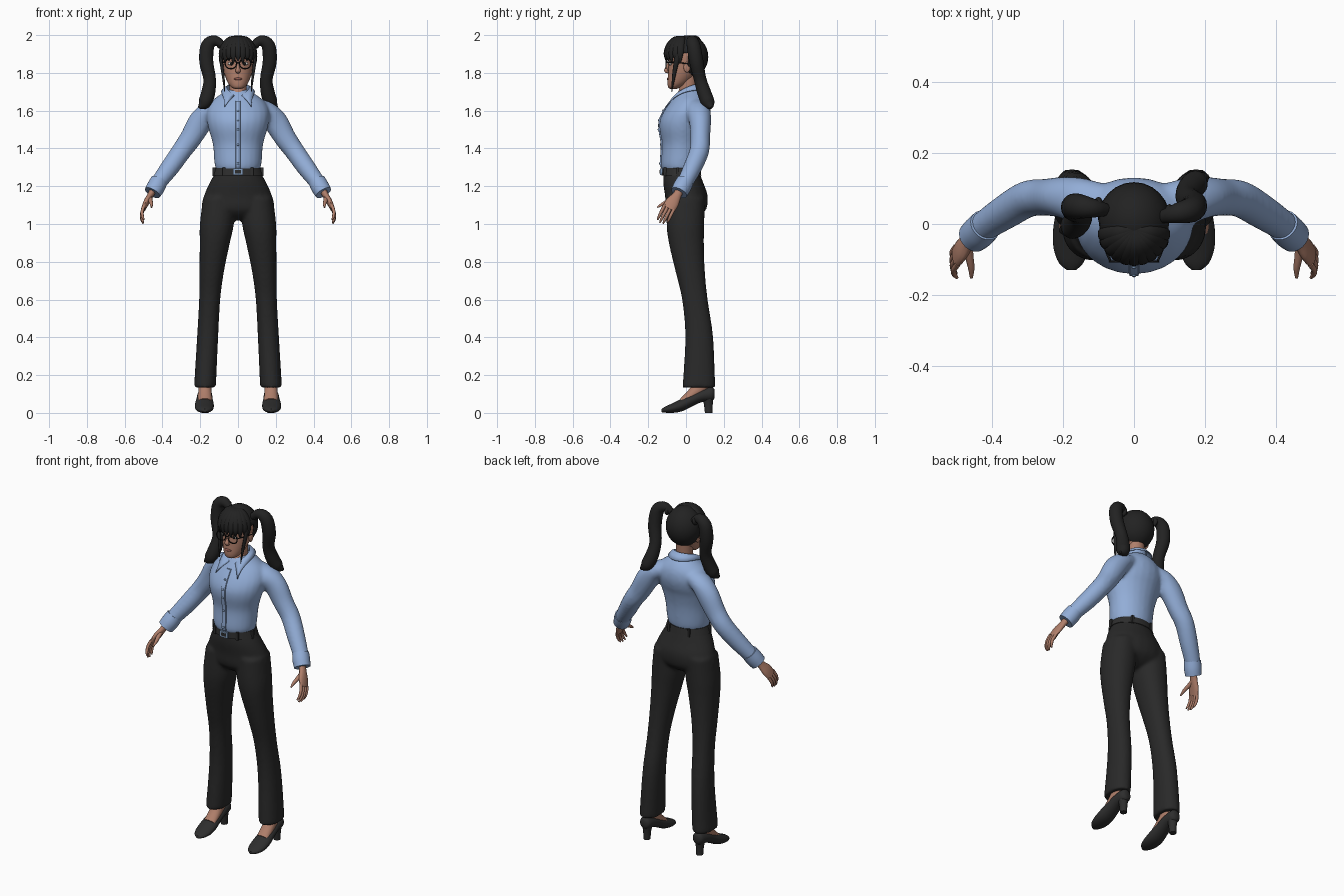
import bpy, bmesh
from math import sin, cos, pi, radians
from mathutils import Vector, Matrix

default_cube = bpy.data.objects.get("Cube")
if default_cube:
    bpy.data.objects.remove(default_cube, do_unlink=True)

X, Y, Z = Vector((1, 0, 0)), Vector((0, 1, 0)), Vector((0, 0, 1))


def material(name, color, rough=0.7):
    mat = bpy.data.materials.new(name)
    mat.use_nodes = True
    mat.diffuse_color = (*color, 1)
    shader = mat.node_tree.nodes["Principled BSDF"]
    shader.inputs["Base Color"].default_value = (*color, 1)
    shader.inputs["Roughness"].default_value = rough
    return mat


shirt_blue = material("shirt_blue", (.29, .42, .68))
trouser_black = material("trouser_black", (.022, .022, .022))
hair_black = material("hair_black", (.016, .016, .016))
shoe_black = material("shoe_black", (.027, .027, .027))
frame_black = material("frame_black", (.008, .008, .008))
skin = material("skin", (.43, .21, .145))
lip_brown = material("lip_brown", (.3, .11, .085))
eye_white = material("eye_white", (.65, .63, .6))
buckle_metal = material("buckle_metal", (.22, .33, .5))


def smooth_path(points, steps):
    """Catmull-Rom interpolation through position-and-radius tuples."""
    ext = [points[0]] + list(points) + [points[-1]]
    out = []
    for i in range(len(points) - 1):
        p, q, r, s = ext[i:i + 4]
        for k in range(steps):
            t = k / steps
            out.append([b + t * ((c - a) / 2 + t * ((a - 2.5 * b + 2 * c - d / 2)
                        + t * (1.5 * (b - c) + (d - a) / 2)))
                        for a, b, c, d in zip(p, q, r, s)])
    return out + [list(points[-1])]


def sweep(bm, points, u=None, v=None, side=Y, flip=1, sides=24, steps=4, power=1):
    """Loft elliptical rings; u and v fix the ring plane, otherwise it follows the path."""
    path = smooth_path(points, steps)
    centres = [Vector(p[:3]) for p in path]
    rings = []
    for i, p in enumerate(path):
        if u is None:
            tangent = centres[min(i + 1, len(path) - 1)] - centres[max(i - 1, 0)]
            across = tangent.cross(side).normalized()
            along = across.cross(tangent).normalized()
        else:
            along, across = u, v
        ring = []
        for k in range(sides):
            c, s = cos(2 * pi * k / sides), sin(2 * pi * k / sides)
            c, s = [abs(w) ** power * (1 if w > 0 else -1) for w in (c, s)]
            co = centres[i] + along * max(p[3], .001) * c + across * max(p[4], .001) * s
            ring.append(bm.verts.new((co.x * flip, co.y, co.z)))
        rings.append(ring)
    for a, b in zip(rings, rings[1:]):
        for k in range(sides):
            n = (k + 1) % sides
            bm.faces.new((a[k], a[n], b[n], b[k]))
    bm.faces.new(rings[0])
    bm.faces.new(rings[-1])


def loft(bm, rings, **options):
    sweep(bm, rings, u=X, v=Y, **options)


def ball(bm, place, size):
    bmesh.ops.create_uvsphere(bm, u_segments=24, v_segments=16, radius=1,
                              matrix=Matrix.Translation(place) @ Matrix.Diagonal((*size, 1)))


def box(bm, place, size):
    bmesh.ops.create_cube(bm, size=1,
                          matrix=Matrix.Translation(place) @ Matrix.Diagonal((*size, 1)))


def finish(name, bm, mat, fuse=0, thickness=0, angle=50):
    bmesh.ops.recalc_face_normals(bm, faces=bm.faces[:])
    mesh = bpy.data.meshes.new(name)
    bm.to_mesh(mesh)
    bm.free()
    obj = bpy.data.objects.new(name, mesh)
    bpy.context.collection.objects.link(obj)
    mesh.materials.append(mat)
    bpy.ops.object.select_all(action='DESELECT')
    obj.select_set(True)
    bpy.context.view_layer.objects.active = obj
    if fuse:
        mesh.shade_smooth()
        remesh = obj.modifiers.new("fuse", 'REMESH')
        remesh.mode, remesh.voxel_size, remesh.use_smooth_shade = 'VOXEL', fuse, True
        relax = obj.modifiers.new("relax", 'SMOOTH')
        relax.factor, relax.iterations = .5, 8
    else:
        bpy.ops.object.shade_smooth_by_angle(angle=radians(angle))
    if thickness:
        obj.modifiers.new("thickness", 'SOLIDIFY').thickness = thickness
    return obj


# Trousers: pelvis and two flared legs fused together
bm = bmesh.new()
loft(bm, [(0, -.025, 1.285, .113, .093), (0, -.015, 1.22, .15, .106), (0, .002, 1.15, .18, .113),
          (0, .002, 1.08, .19, .106), (0, 0, 1.04, .13, .07), (0, 0, 1.02, .03, .03)])
for flip in (1, -1):
    loft(bm, [(.1, 0, 1.14, .085, .1), (.112, -.003, 1, .09, .1), (.123, .002, .9, .08, .093),
              (.139, .022, .75, .065, .078), (.15, .047, .6, .056, .068),
              (.161, .07, .4, .056, .074), (.175, .068, .135, .058, .087)], flip=flip, power=.93)
finish("trousers", bm, trouser_black, fuse=.009)

# Blouse: torso and sleeves fused together
bm = bmesh.new()
loft(bm, [(0, -.028, 1.28, .112, .094), (0, -.028, 1.315, .124, .105), (0, -.02, 1.42, .133, .107),
          (0, -.018, 1.5, .155, .122), (0, -.008, 1.55, .165, .13), (0, .008, 1.6, .165, .123),
          (0, .022, 1.65, .14, .102), (0, .025, 1.69, .088, .075), (0, .02, 1.71, .06, .055)])
for flip in (1, -1):
    sweep(bm, [(.08, .05, 1.625, .06, .045), (.15, .065, 1.595, .065, .055),
               (.2, .075, 1.54, .058, .064), (.25, .075, 1.455, .052, .058),
               (.3, .07, 1.385, .052, .053), (.36, .035, 1.3, .049, .05),
               (.42, -.005, 1.22, .043, .043), (.44, -.025, 1.19, .042, .042)], flip=flip)
finish("blouse", bm, shirt_blue, fuse=.009)

# Sleeve cuffs
bm = bmesh.new()
for flip in (1, -1):
    sweep(bm, [(.418, -.003, 1.228, .046, .046), (.435, -.021, 1.195, .048, .048),
               (.453, -.037, 1.165, .045, .045)], flip=flip)
finish("cuffs", bm, shirt_blue)

# Button placket following the chest, with buttons
bm = bmesh.new()
front = [(1.295, -.124), (1.32, -.133), (1.42, -.128), (1.5, -.14), (1.55, -.138), (1.6, -.116), (1.65, -.082)]
loft(bm, [(0, y, z, .014, .006) for z, y in front], sides=8, power=.5)
finish("placket", bm, shirt_blue)
bm = bmesh.new()
for z, y in front[1:6]:
    ball(bm, (0, y - .006, z), (.006, .004, .006))
finish("buttons", bm, buckle_metal)

# Folded collar with two points at the front
bm = bmesh.new()
rows = []
for i in range(33):
    f = i / 16 - 1
    t, g = radians(162) * f, abs(f)
    fold = Vector((.06 * sin(t), .005 + .063 * cos(t), 1.745 - .065 * g ** 2))
    edge = Vector((.088 * sin(t) + .045 * f * g ** 5, .012 + .097 * cos(t) - .03 * g ** 6,
                   1.712 - .092 * g ** 4))
    stand = fold + Vector((0, 0, -.05))
    rows.append([bm.verts.new(p) for p in (stand, fold, (fold + edge) / 2 + Z * .006, edge)])
for a, b in zip(rows, rows[1:]):
    for k in range(3):
        bm.faces.new((a[k], a[k + 1], b[k + 1], b[k]))
finish("collar", bm, shirt_blue, thickness=.005)

# Belt, loops and buckle
bm = bmesh.new()
loft(bm, [(0, -.024, 1.258, .133, .105), (0, -.026, 1.297, .12, .101)], sides=40, steps=1)
for flip in (1, -1):
    for t in (35, 80, 150):
        t = radians(t) * flip
        box(bm, (.129 * sin(t), -.025 - .105 * cos(t), 1.277), (.014, .014, .046))
finish("belt", bm, shoe_black)
bm = bmesh.new()
box(bm, (0, -.131, 1.277), (.052, .012, .036))
finish("buckle", bm, buckle_metal)
bm = bmesh.new()
box(bm, (0, -.136, 1.277), (.034, .006, .018))
finish("buckle_centre", bm, shoe_black)

# Head, nose, ears and neck
bm = bmesh.new()
loft(bm, [(0, -.068, 1.714, .012, .012), (0, -.06, 1.724, .035, .034), (0, -.04, 1.75, .055, .058),
          (0, -.015, 1.8, .074, .08), (0, 0, 1.85, .082, .093), (0, .005, 1.9, .085, .095),
          (0, .01, 1.95, .07, .08), (0, .01, 1.98, .03, .03)])
sweep(bm, [(0, -.088, 1.86, .007, .006), (0, -.1, 1.83, .009, .008), (0, -.106, 1.812, .014, .01),
           (0, -.095, 1.802, .01, .006)], side=X, sides=12)
for flip in (1, -1):
    ball(bm, (.083 * flip, .005, 1.83), (.009, .018, .028))
loft(bm, [(0, .005, 1.645, .035, .07), (0, .008, 1.68, .045, .06), (0, .012, 1.72, .046, .047),
          (0, .015, 1.79, .048, .048)])
finish("head", bm, skin)

bm = bmesh.new()
ball(bm, (0, -.094, 1.768), (.021, .008, .007))
finish("lips", bm, lip_brown)
whites, irises, brows = bmesh.new(), bmesh.new(), bmesh.new()
for flip in (1, -1):
    ball(whites, (.035 * flip, -.082, 1.849), (.018, .008, .009))
    ball(irises, (.034 * flip, -.088, 1.849), (.008, .004, .009))
    sweep(brows, [(.014, -.094, 1.872, .003, .003), (.036, -.09, 1.879, .004, .004),
                  (.06, -.074, 1.872, .002, .002)], flip=flip, sides=8)
finish("eye_whites", whites, eye_white)
finish("irises", irises, frame_black)
finish("eyebrows", brows, hair_black)

# Round glasses
bm = bmesh.new()
for flip in (1, -1):
    rim = [(.038 + .03 * cos(pi * k / 8), -.106, 1.849 + .027 * sin(pi * k / 8), .003, .003)
           for k in range(18)]
    sweep(bm, rim, flip=flip, sides=8, steps=2)
    sweep(bm, [(.066, -.105, 1.856, .003, .003), (.084, -.06, 1.856, .003, .003),
               (.09, .01, 1.848, .003, .003)], side=Z, flip=flip, sides=8)
sweep(bm, [(-.01, -.106, 1.854, .003, .003), (.01, -.106, 1.854, .003, .003)], sides=8)
finish("glasses", bm, frame_black)

# Hair cap, open around the face
bm = bmesh.new()
ball(bm, (0, .012, 1.885), (.102, .106, .114))
opening = [f for f in bm.faces
           if f.calc_center_median().y < .02 and f.calc_center_median().z < 1.9]
bmesh.ops.delete(bm, geom=opening, context='FACES')
finish("hair_cap", bm, hair_black, thickness=.008)

# Fringe strands fanning from the crown, and thin face locks
bm = bmesh.new()
for i in range(-5, 6):
    t = radians(16 * i)
    out, drop = Vector((sin(t), -cos(t), 0)), .012 * (i % 2)
    stops = [(.0, 1.988, .01), (.045, 1.982, .018), (.08, 1.945, .02),
             (.094, 1.9, .017), (.09, 1.862 - drop, .003)]
    sweep(bm, [(*(out * r + Vector((0, -.015, z))), w, w * .55) for r, z, w in stops],
          side=Vector((cos(t), sin(t), 0)), sides=12)
for flip in (1, -1):
    sweep(bm, [(.085, -.03, 1.92, .02, .01), (.088, -.05, 1.86, .014, .009),
               (.078, -.065, 1.78, .009, .007), (.07, -.075, 1.7, .002, .002)], flip=flip, sides=12)
finish("fringe", bm, hair_black)

# Two ponytails, one falling behind the shoulder and one in front
bm = bmesh.new()
strand = [(.08, 1.945, .018), (.12, 1.97, .028), (.16, 1.945, .036), (.168, 1.86, .037),
          (.15, 1.765, .033), (.16, 1.685, .037), (.18, 1.638, .033), (.208, 1.616, .006)]
for flip, depths in ((1, (.02, .03, .04, .055, .075, .1, .12, .135)),
                     (-1, (.04, .045, .05, .045, .03, .005, -.01, -.02))):
    sweep(bm, [(x, y, z, w, w) for (x, z, w), y in zip(strand, depths)], flip=flip, sides=20)
    ball(bm, (.1 * flip, depths[0] + .01, 1.955), (.014, .026, .026))
finish("ponytails", bm, hair_black)

# Hands: palm, four fingers and thumb
bm = bmesh.new()
width = Vector((.1, .85, -.45)).normalized()
for flip in (1, -1):
    sweep(bm, [(.445, -.03, 1.19, .024, .02), (.462, -.046, 1.155, .023, .017),
               (.485, -.072, 1.115, .036, .016), (.501, -.092, 1.08, .034, .012)],
          side=width, flip=flip, sides=16)
    for i, length in enumerate((.92, 1, .95, .78)):
        base = Vector((.499, -.089, 1.088)) + width * (i - 1.5) * .018
        stops = [(0, 0, 0, .009), (.012, -.018, -.035, .0085),
                 (.01, -.032, -.065, .0075), (.002, -.042, -.085, .004)]
        sweep(bm, [(*(base + Vector((x, y, z)) * length), r, r) for x, y, z, r in stops],
              side=width, flip=flip, sides=10)
    sweep(bm, [(.468, -.055, 1.145, .014, .012), (.464, -.09, 1.125, .012, .011),
               (.458, -.125, 1.105, .009, .009), (.458, -.152, 1.088, .004, .004)],
          side=X, flip=flip, sides=10)
finish("hands", bm, skin)

# Feet and heeled shoes
feet, shoes = bmesh.new(), bmesh.new()
for flip in (1, -1):
    sweep(feet, [(.175, .09, .2, .034, .04), (.175, .075, .14, .034, .042),
                 (.175, .03, .095, .036, .03), (.175, -.02, .06, .036, .02)], side=X, flip=flip)
    sweep(shoes, [(.175, .152, .1, .018, .022), (.175, .135, .1, .034, .036),
                  (.176, .08, .09, .04, .034), (.177, .03, .067, .044, .034),
                  (.178, -.02, .043, .05, .034), (.178, -.07, .026, .048, .026),
                  (.177, -.11, .017, .034, .016), (.176, -.13, .012, .012, .008)],
          u=X, v=Z, flip=flip)
    loft(shoes, [(.175, .115, .095, .032, .034), (.175, .118, .05, .022, .024),
                 (.175, .12, 0, .019, .02)], flip=flip)
finish("feet", feet, skin)
finish("shoes", shoes, shoe_black)
